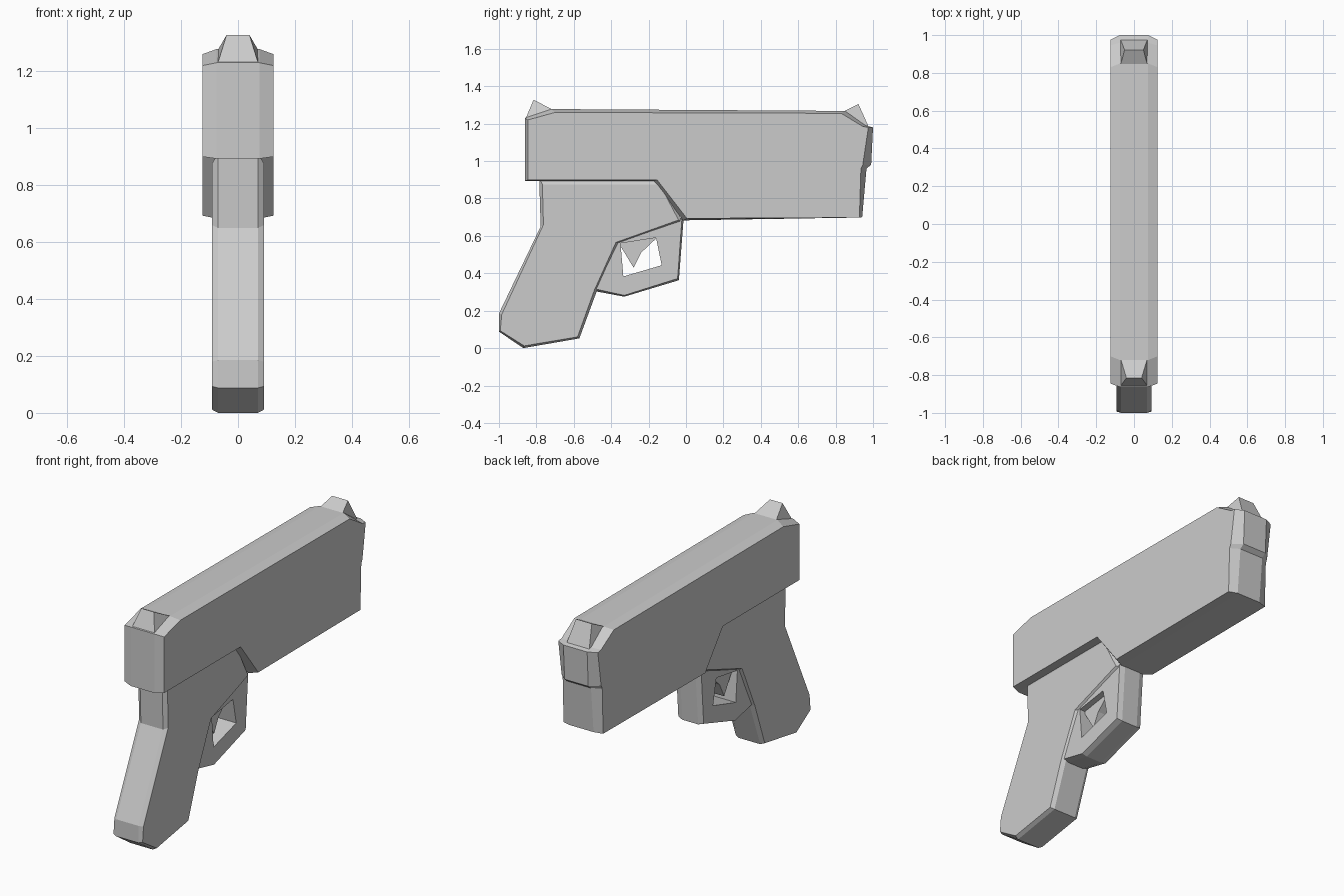
import bpy, bmesh


def finish(name, bm):
    bmesh.ops.recalc_face_normals(bm, faces=bm.faces)
    mesh = bpy.data.meshes.new(name)
    bm.to_mesh(mesh)
    bm.free()
    obj = bpy.data.objects.new(name, mesh)
    bpy.context.collection.objects.link(obj)


def loft(name, layers, ring=False):
    """Join (x, yz profile) layers; ring joins last to first, else caps ends."""
    bm = bmesh.new()
    rows = [[bm.verts.new((x, y, z)) for y, z in prof] for x, prof in layers]
    n = len(rows[0])
    pairs = list(zip(rows, rows[1:]))
    if ring:
        pairs.append((rows[-1], rows[0]))
    else:
        bm.faces.new(rows[0])
        bm.faces.new(rows[-1])
    for a, b in pairs:
        for i in range(n):
            j = (i + 1) % n
            bm.faces.new((a[i], a[j], b[j], b[i]))
    finish(name, bm)


def chamfered(name, side, mid, w_side, w_mid):
    loft(name, [(-w_side, side), (-w_mid, mid), (w_mid, mid), (w_side, side)])


def sight(name, points):
    """Convex wedge from mirrored (half width, y, z) points."""
    bm = bmesh.new()
    for x, y, z in points:
        for s in (-1, 1):
            bm.verts.new((s * x, y, z))
    bmesh.ops.convex_hull(bm, input=bm.verts)
    bmesh.ops.dissolve_limit(bm, angle_limit=0.02, verts=bm.verts, edges=bm.edges)
    finish(name, bm)


# Upper body with stepped front end
chamfered("upper_body",
          [(-0.845, 0.90), (-0.845, 1.22), (-0.70, 1.26), (0.83, 1.255),
           (0.945, 1.185), (0.975, 1.18), (0.945, 0.98), (0.935, 0.96),
           (0.927, 0.698), (0.005, 0.693), (-0.155, 0.90)],
          [(-0.862, 0.893), (-0.862, 1.23), (-0.72, 1.278), (0.85, 1.268),
           (0.96, 1.19), (1.0, 1.18), (0.99, 0.98), (0.965, 0.96),
           (0.942, 0.70), (-0.015, 0.683), (-0.175, 0.893)],
          0.125, 0.075)

# Slanted grip
chamfered("grip",
          [(-0.768, 0.875), (-0.762, 0.66), (-0.985, 0.18), (-0.993, 0.093),
           (-0.865, 0.012), (-0.58, 0.06), (-0.49, 0.31), (-0.375, 0.565),
           (-0.04, 0.685), (-0.14, 0.875)],
          [(-0.785, 0.91), (-0.777, 0.65), (-1.0, 0.185), (-1.0, 0.088),
           (-0.87, 0.0), (-0.57, 0.052), (-0.475, 0.31), (-0.355, 0.56),
           (-0.02, 0.675), (-0.12, 0.91)],
          0.092, 0.07)

# Guard loop with open middle
hole = [(-0.35, 0.56), (-0.342, 0.465), (-0.335, 0.383), (-0.13, 0.443), (-0.16, 0.59)]
rim = [(-0.37, 0.57), (-0.48, 0.315), (-0.33, 0.282), (-0.045, 0.372), (-0.022, 0.69)]
outer = [(-0.37, 0.58), (-0.49, 0.305), (-0.33, 0.275), (-0.038, 0.363), (-0.012, 0.70)]
loft("guard_loop", [(-0.08, hole), (-0.08, rim), (-0.05, outer),
                    (0.05, outer), (0.08, rim), (0.08, hole)], ring=True)

# Finger lever inside the loop
lever = [(-0.365, 0.57), (-0.28, 0.43), (-0.24, 0.51), (-0.15, 0.595)]
loft("finger_lever", [(-0.045, lever), (0.045, lever)])

# Raised sights
sight("rear_sight", [(0.072, -0.858, 1.225), (0.04, -0.815, 1.328),
                     (0.07, -0.715, 1.276), (0.07, -0.72, 1.22)])
sight("front_sight", [(0.072, 0.978, 1.18), (0.05, 0.922, 1.305),
                      (0.07, 0.845, 1.267), (0.07, 0.86, 1.20)])
